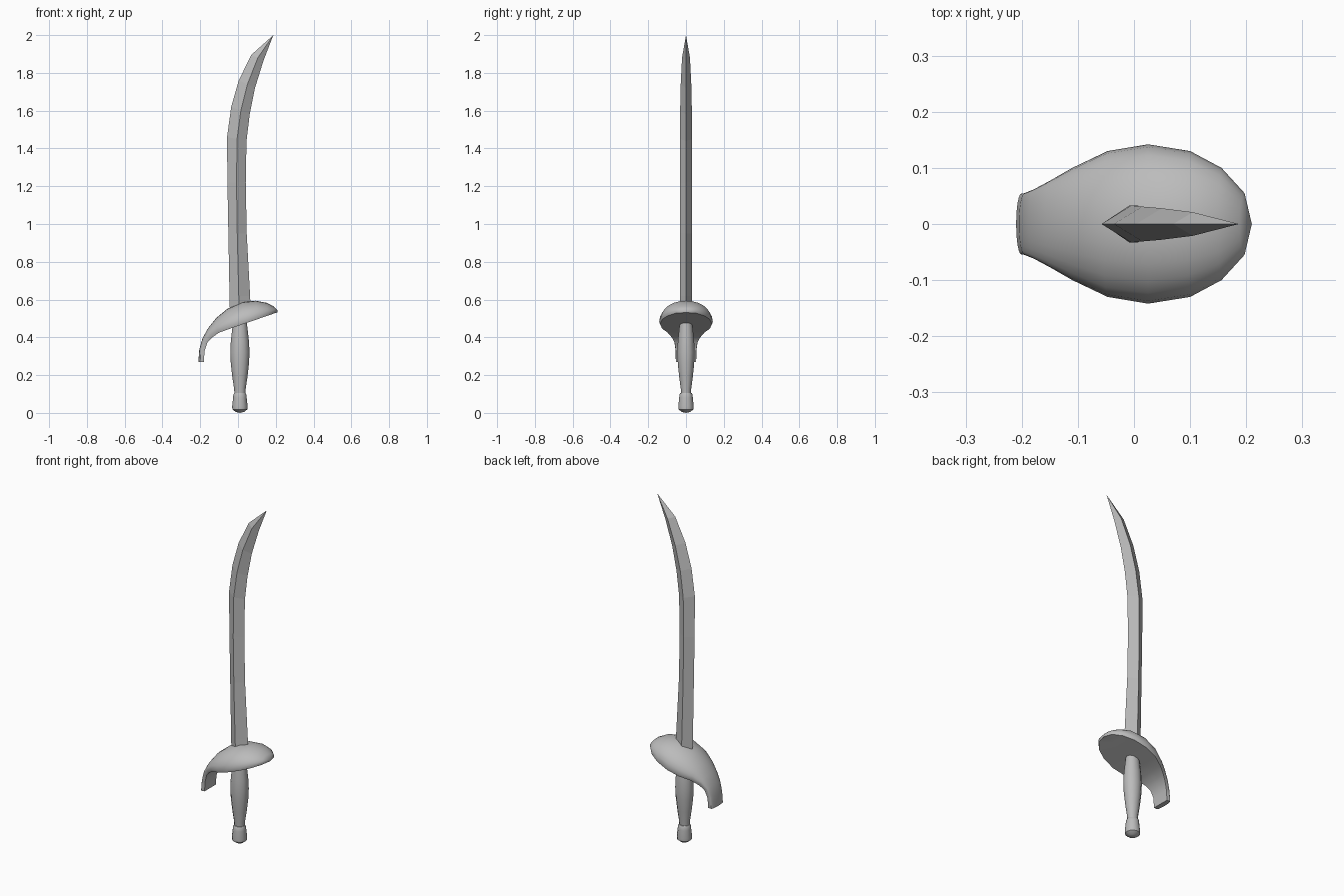
import bpy, bmesh, math

cube = bpy.data.objects.get("Cube")
if cube:
    bpy.data.objects.remove(cube, do_unlink=True)

# One steel colour for the whole sword
steel = bpy.data.materials.new("steel_grey")
steel.use_nodes = True
steel.diffuse_color = (0.5, 0.5, 0.5, 1)
steel.node_tree.nodes["Principled BSDF"].inputs["Base Color"].default_value = steel.diffuse_color


def loft(name, rings, smooth_angle=None):
    """Skin a list of equal-length closed rings and cap both ends."""
    bm = bmesh.new()
    loops = [[bm.verts.new(p) for p in ring] for ring in rings]
    n = len(loops[0])
    for a, b in zip(loops, loops[1:]):
        for i in range(n):
            j = (i + 1) % n
            bm.faces.new((a[i], a[j], b[j], b[i]))
    bm.faces.new(loops[0])
    bm.faces.new(loops[-1])
    bmesh.ops.remove_doubles(bm, verts=bm.verts, dist=0.0005)
    bmesh.ops.recalc_face_normals(bm, faces=bm.faces)
    mesh = bpy.data.meshes.new(name)
    bm.to_mesh(mesh)
    bm.free()
    mesh.materials.append(steel)
    obj = bpy.data.objects.new(name, mesh)
    bpy.context.collection.objects.link(obj)
    if smooth_angle:
        bpy.ops.object.select_all(action='DESELECT')
        obj.select_set(True)
        bpy.context.view_layer.objects.active = obj
        bpy.ops.object.shade_smooth_by_angle(angle=math.radians(smooth_angle))
    return obj


# Curved blade with a diamond section: back, ridge and edge as (x, z), half thickness
blade = [
    ((-.043, .53), (.008, .53), (.068, .53), .033),
    ((-.045, .62), (.004, .62), (.064, .62), .033),
    ((-.051, .95), (-.004, .95), (.046, .95), .033),
    ((-.056, 1.22), (-.008, 1.22), (.041, 1.22), .033),
    ((-.058, 1.46), (-.005, 1.45), (.045, 1.44), .033),
    ((-.036, 1.62), (.015, 1.60), (.062, 1.58), .031),
    ((.004, 1.76), (.050, 1.74), (.090, 1.72), .028),
    ((.070, 1.895), (.105, 1.88), (.135, 1.865), .021),
    ((.187, 2), (.187, 2), (.187, 2), 0),
]
loft("blade", [[(b[0], 0, b[1]), (r[0], -t, r[1]), (e[0], 0, e[1]), (r[0], t, r[1])]
               for b, r, e, t in blade])

# Domed guard running into a knuckle strap: crest, rim and underside as (x, z), half width
guard = [
    ((.210, .543), (.210, .543), (.208, .531), 0),
    ((.188, .564), (.197, .540), (.195, .528), .055),
    ((.150, .583), (.156, .527), (.156, .514), .100),
    ((.095, .594), (.100, .508), (.100, .495), .130),
    ((.025, .587), (.025, .484), (.027, .470), .142),
    ((-.055, .552), (-.047, .460), (-.042, .446), .130),
    ((-.115, .503), (-.110, .438), (-.100, .425), .100),
    ((-.158, .449), (-.150, .412), (-.138, .399), .077),
    ((-.188, .395), (-.178, .380), (-.162, .372), .062),
    ((-.205, .335), (-.195, .330), (-.177, .328), .055),
    ((-.210, .270), (-.201, .270), (-.181, .270), .054),
]
ARC = 12
rings = []
for crest, rim, under, w in guard:
    ring = []
    for i in range(ARC + 1):
        a = math.pi * i / ARC
        s = math.sin(a)
        ring.append((rim[0] + (crest[0] - rim[0]) * s, w * math.cos(a),
                     rim[1] + (crest[1] - rim[1]) * s))
    ring += [(under[0], w * k, under[1]) for k in (-.97, 0, .97)]
    rings.append(ring)
loft("guard", rings, 40)


# Turned grip and pommel, slightly flattened front to back
def turned(name, profile, sides=12, depth=.9):
    rings = [[(.01 + r * math.cos(a), r * depth * math.sin(a), z)
              for a in (math.tau * i / sides for i in range(sides))] for r, z in profile]
    return loft(name, rings, 40)


turned("grip", [(.028, .09), (.031, .13), (.040, .19), (.048, .26), (.051, .32),
                (.048, .38), (.040, .45), (.034, .50)])
turned("pommel", [(0, 0), (.022, .005), (.040, .019), (.041, .035), (.036, .080),
                  (.035, .095), (.030, .105), (.020, .108)], depth=1)
